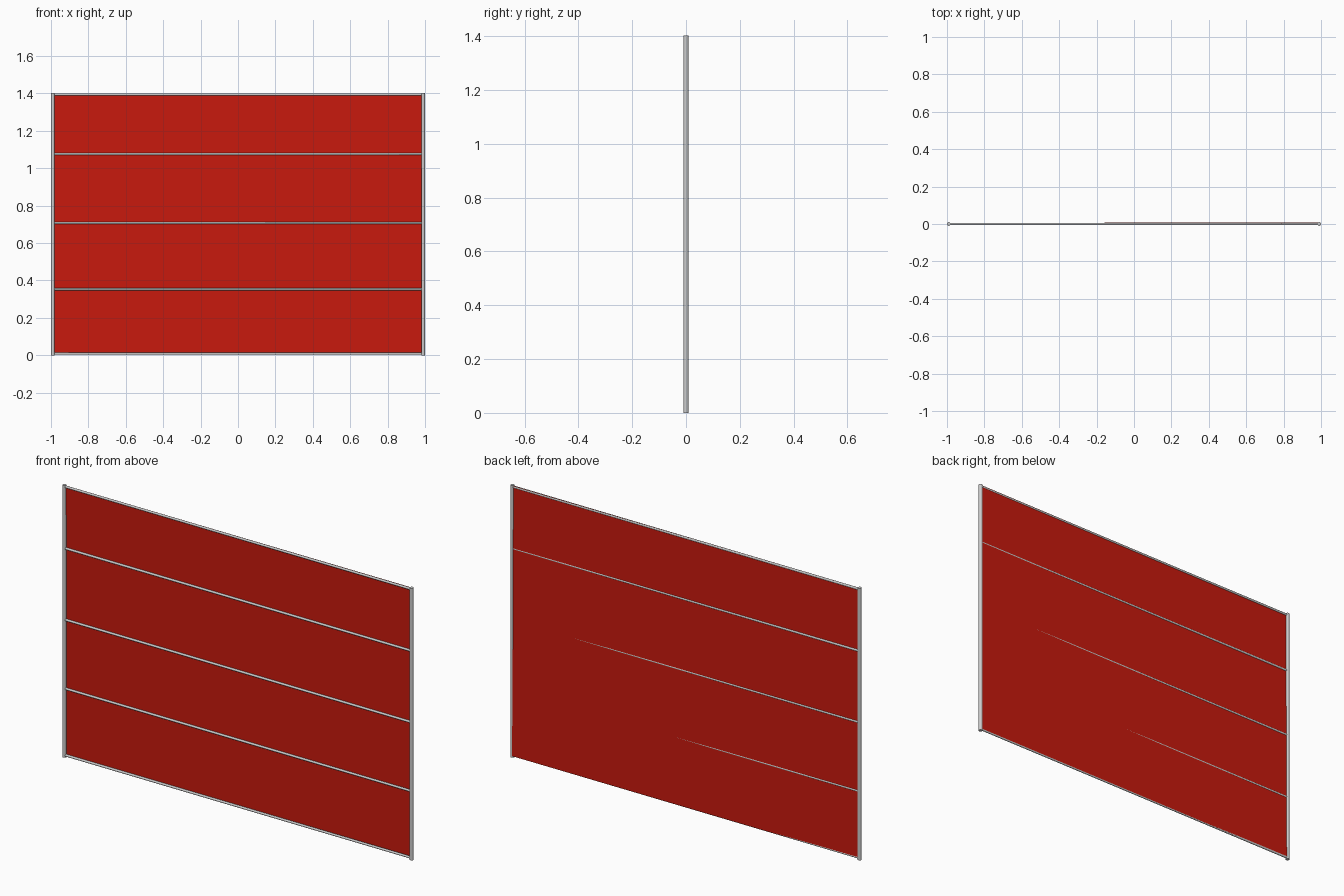
import bpy
from mathutils import Vector

if "Cube" in bpy.data.objects:
    bpy.data.objects.remove(bpy.data.objects["Cube"])

POST_R = 0.01
RAIL_R = 0.006
HEIGHT = 1.402


def rod(name, a, b, radius, sides=16):
    """Smooth capped cylinder between two points."""
    a, b = Vector(a), Vector(b)
    d = b - a
    bpy.ops.mesh.primitive_cylinder_add(vertices=sides, radius=radius, depth=d.length,
                                        location=(a + b) / 2)
    ob = bpy.context.object
    ob.name = name
    ob.rotation_euler = d.to_track_quat('Z', 'Y').to_euler()
    bpy.ops.object.shade_smooth_by_angle()
    return ob


# upright posts at both ends
for side, x in (("left", -0.99), ("right", 0.99)):
    rod(f"{side}_post", (x, 0, 0), (x, 0, HEIGHT), POST_R)

# horizontal rails, bottom to top
for i, z in enumerate((0.01, 0.353, 0.708, 1.076, 1.394)):
    rod(f"rail_{i + 1}", (-0.99, 0, z), (0.99, 0, z), RAIL_R)

# thin red sheet, very slightly askew so the rails sink into its back
red = bpy.data.materials.new("red_sheet")
red.diffuse_color = (0.58, 0.01, 0.004, 1)
red.use_nodes = True
red.node_tree.nodes["Principled BSDF"].inputs["Base Color"].default_value = red.diffuse_color


def sheet_y(x, z):
    return RAIL_R + 0.002 * (x - 0.65 - 1.64 * (z - 0.708))


corners = [(-0.99, 0.008), (0.99, 0.008), (0.99, 1.4), (-0.99, 1.4)]
mesh = bpy.data.meshes.new("sheet")
mesh.from_pydata([(x, sheet_y(x, z), z) for x, z in corners], [], [(0, 1, 2, 3)])
mesh.materials.append(red)
sheet = bpy.data.objects.new("sheet", mesh)
bpy.context.collection.objects.link(sheet)
